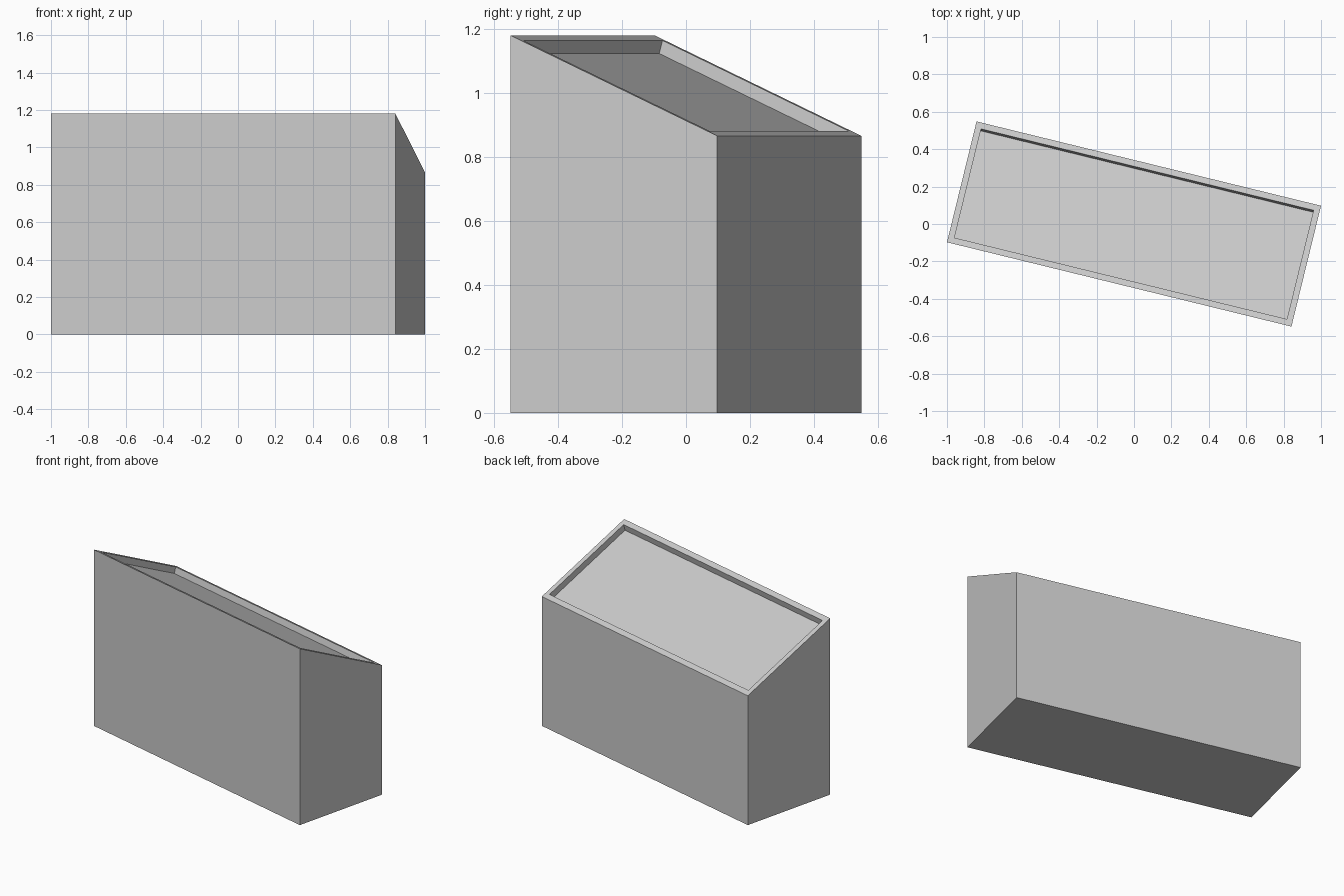
import bpy, bmesh
from math import radians
from mathutils import Matrix, Vector

if "Cube" in bpy.data.objects:
    bpy.data.objects.remove(bpy.data.objects["Cube"])

HALF_L, HALF_W = 0.948, 0.3325      # footprint half sizes
Z_FRONT, Z_BACK = 1.18, 0.866       # sloping top edge heights
RIM = 0.033                         # rim width seen from above
RECESS = Vector((0, -0.0105, -0.041))


def slope(y):
    return Z_FRONT + (Z_BACK - Z_FRONT) * (y + HALF_W) / (2 * HALF_W)


# Sloped body
bm = bmesh.new()
bmesh.ops.create_cube(bm, size=2)
for v in bm.verts:
    y = v.co.y * HALF_W
    v.co = (v.co.x * HALF_L, y, slope(y) if v.co.z > 0 else 0)
bm.normal_update()

# Rim: inset the sloping top evenly in plan
top = max(bm.faces, key=lambda f: f.normal.z)
bmesh.ops.inset_region(bm, faces=[top], thickness=0.01)
for v in top.verts:
    x = (HALF_L - RIM) * (1 if v.co.x > 0 else -1)
    y = (HALF_W - RIM) * (1 if v.co.y > 0 else -1)
    v.co = (x, y, slope(y))

# Shallow recessed panel
panel = bmesh.ops.extrude_face_region(bm, geom=[top])["geom"]
bmesh.ops.translate(bm, vec=RECESS,
                    verts=[g for g in panel if isinstance(g, bmesh.types.BMVert)])
if top.is_valid:
    bmesh.ops.delete(bm, geom=[top], context='FACES_ONLY')

# Turn the whole box slightly about the vertical
bm.transform(Matrix.Rotation(radians(-13.75), 4, 'Z'))
bmesh.ops.recalc_face_normals(bm, faces=bm.faces)
mesh = bpy.data.meshes.new("sloped_box")
bm.to_mesh(mesh)
bm.free()
bpy.context.collection.objects.link(bpy.data.objects.new("sloped_box", mesh))
